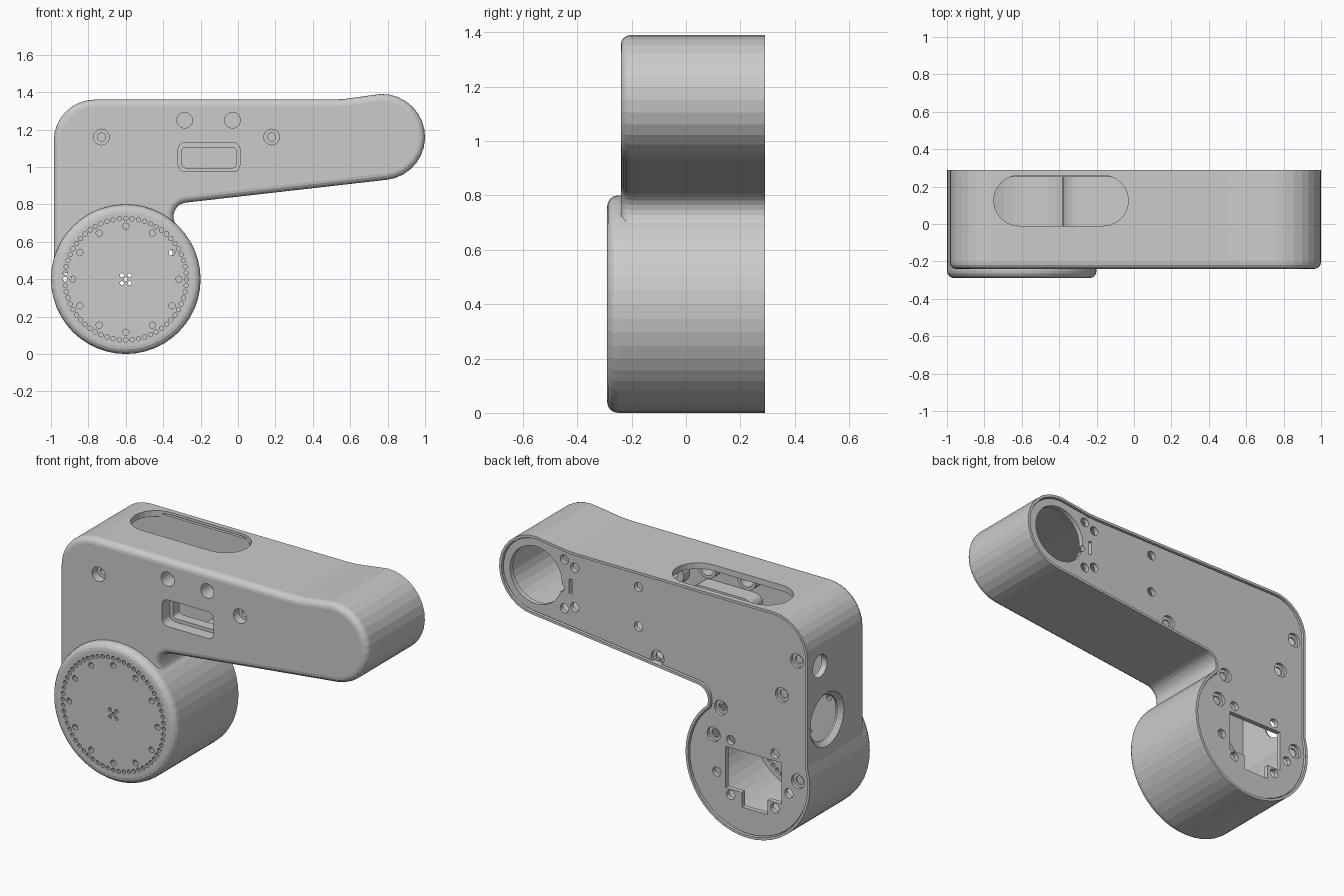
import bpy, bmesh
from math import cos, sin, pi, radians
from mathutils import Matrix, Vector

if "Cube" in bpy.data.objects:
    bpy.data.objects.remove(bpy.data.objects["Cube"])


def arc(cx, cz, r, a0, a1, n):
    return [(cx + r * cos(radians(a0 + (a1 - a0) * i / n)),
             cz + r * sin(radians(a0 + (a1 - a0) * i / n))) for i in range(n + 1)]


def circle(cx, cz, r, n=48):
    return arc(cx, cz, r, 0, 360, n)[:-1]


def rounded_rect(x0, x1, z0, z1, r):
    return (arc(x1 - r, z1 - r, r, 0, 90, 4) + arc(x0 + r, z1 - r, r, 90, 180, 4)
            + arc(x0 + r, z0 + r, r, 180, 270, 4) + arc(x1 - r, z0 + r, r, 270, 360, 4))


def offset(pts, d):
    """Move a counter-clockwise outline inward by d."""
    out = []
    for i, p in enumerate(pts):
        p, a, b = Vector(p), Vector(pts[i - 1]), Vector(pts[(i + 1) % len(pts)])
        e, f = (p - a).normalized(), (b - p).normalized()
        n, m = Vector((e.y, -e.x)), Vector((f.y, -f.x))
        out.append(tuple(p - (n + m) * d / (1 + n.dot(m))))
    return out


def to_object(bm, name):
    bmesh.ops.recalc_face_normals(bm, faces=bm.faces)
    me = bpy.data.meshes.new(name)
    bm.to_mesh(me)
    bm.free()
    ob = bpy.data.objects.new(name, me)
    bpy.context.collection.objects.link(ob)
    return ob


def prism(name, pts, y0, y1, round_r=0.0):
    """Outline extruded along y, with an optional rounded front edge."""
    bm = bmesh.new()
    steps = [(0, y0)]
    if round_r:
        steps = [(round_r * (1 - cos(t)), y0 + round_r * (1 - sin(t)))
                 for t in (pi / 2 * (1 - k / 4) for k in range(5))]
    steps.append((0, y1))
    rings = [[bm.verts.new((x, y, z)) for x, z in (offset(pts, d) if d else pts)]
             for d, y in steps]
    bm.faces.new(rings[0])
    bm.faces.new(rings[-1])
    n = len(pts)
    for a, b in zip(rings, rings[1:]):
        for i in range(n):
            bm.faces.new((a[i], a[(i + 1) % n], b[(i + 1) % n], b[i]))
    return to_object(bm, name)


def cylinders(name, items, y0, y1, n=16):
    """Many separate cylinders along y; items are (x, z, radius)."""
    bm = bmesh.new()
    for x, z, r in items:
        m = Matrix.Translation((x, (y0 + y1) / 2, z)) @ Matrix.Rotation(-pi / 2, 4, 'X')
        bmesh.ops.create_cone(bm, cap_ends=True, segments=n, radius1=r, radius2=r,
                              depth=y1 - y0, matrix=m)
    return to_object(bm, name)


def side_cone(name, y, z, x0, x1, r0, r1):
    bm = bmesh.new()
    m = Matrix.Translation(((x0 + x1) / 2, y, z)) @ Matrix.Rotation(pi / 2, 4, 'Y')
    bmesh.ops.create_cone(bm, cap_ends=True, segments=32, radius1=r0, radius2=r1,
                          depth=x1 - x0, matrix=m)
    return to_object(bm, name)


def combine(target, other, op='DIFFERENCE'):
    other.hide_render = True
    mod = target.modifiers.new('bool', 'BOOLEAN')
    mod.operation, mod.solver, mod.object = op, 'EXACT', other
    bpy.context.view_layer.objects.active = target
    bpy.ops.object.modifier_apply(modifier=mod.name)
    bpy.data.objects.remove(other)


# Outlines: arm with rounded tip and inner fillet, round base
DX, DZ = -0.6, 0.4
arm = ([(-0.985, 0.4), (-0.45, 0.4), (-0.45, 0.6)]
       + arc(-0.27, 0.735, 0.075, 215, 96.5, 8)
       + arc(0.77, 1.16, 0.23, -83.5, 103, 16)
       + [(0.63, 1.372), (0.565, 1.363), (0.5, 1.36)]
       + arc(-0.765, 1.14, 0.22, 90, 180, 8))

# Hollow shell, open at the back, with a lip for the cover
shell = prism('arm_shell', arm, -0.24, 0.29, 0.035)
combine(shell, prism('base', circle(DX, DZ, 0.4), -0.29, 0.29, 0.04), 'UNION')
for d, ya, yd in ((0.035, -0.205, -0.255), (0.015, 0.25, 0.25)):
    combine(shell, prism('arm_cavity', offset(arm, d), ya, 0.32))
    combine(shell, prism('base_cavity', circle(DX, DZ, 0.4 - d), yd, 0.33))

# Bosses and window frame inside the front wall
lights = [(-0.285, 1.25), (-0.03, 1.25)]
screws = [(-0.73, 1.16), (0.18, 1.16)]
combine(shell, cylinders('bosses', [(x, z, 0.06) for x, z in lights + screws], -0.22, -0.15, 20), 'UNION')
combine(shell, prism('frame', rounded_rect(-0.35, 0.04, 0.945, 1.16, 0.05), -0.22, -0.11), 'UNION')

# Front holes and stepped window
combine(shell, cylinders('light_holes', [(x, z, 0.042) for x, z in lights], -0.4, -0.1, 20))
combine(shell, cylinders('screw_heads', [(x, z, 0.042) for x, z in screws], -0.4, -0.19, 20))
combine(shell, cylinders('screw_holes', [(x, z, 0.022) for x, z in screws], -0.4, -0.1))
combine(shell, prism('window_recess', rounded_rect(-0.32, 0.01, 0.975, 1.13, 0.035), -0.4, -0.17))
combine(shell, prism('window', rounded_rect(-0.3, -0.01, 0.995, 1.105, 0.02), -0.4, -0.05))

# Rings of small holes in the round face
dots = []
for count, rad, r in ((60, 0.325, 0.012), (12, 0.284, 0.017)):
    for i in range(count):
        a = 2 * pi * i / count
        dots.append((DX + rad * cos(a), DZ + rad * sin(a), r))
dots += [(DX + sx * 0.021, DZ + sz * 0.021, 0.011)
         for sx, sz in ((0, 0), (1, 1), (1, -1), (-1, 1), (-1, -1))]
combine(shell, cylinders('face_dots', dots, -0.4, -0.2, 10))

# Long slot in the top wall (drawn along y, then turned upright)
slot = prism('top_slot', arc(-0.165, -0.125, 0.135, -90, 90, 12) + arc(-0.615, -0.125, 0.135, 90, 270, 12),
             -1.5, -1.25)
slot.data.transform(Matrix.Rotation(-pi / 2, 4, 'X'))
slot.data.transform(Matrix.Translation((0, 0.25 if max(v.co.y for v in slot.data.vertices) < 0.05 else 0, 0)))
combine(shell, slot)

# Round openings in the left wall
combine(shell, side_cone('cable_hole', 0.175, 1.06, -1.1, -0.9, 0.065, 0.065))
combine(shell, side_cone('socket_hole', 0.11, 0.725, -1.1, -0.86, 0.13, 0.13))
combine(shell, side_cone('socket_chamfer', 0.11, 0.725, -1.005, -0.96, 0.175, 0.13))

# Back cover
cover = prism('back_cover', offset(arm, 0.02), 0.252, 0.28)
combine(cover, prism('cover_base', circle(DX, DZ, 0.38), 0.252, 0.28), 'UNION')
big = [(-0.91, 1.11), (-0.813, 0.886), (-0.42, 0.707), (-0.013, 0.89), (-0.916, 0.41), (-0.374, 0.54)]
small = [(0.587, 1.3), (0.52, 1.27), (0.587, 1.015), (0.52, 1.04), (0.11, 1.267), (0.11, 1.037),
         (-0.484, 0.535), (-0.394, 0.328), (-0.484, 0.216), (-0.768, 0.532), (-0.768, 0.215), (-0.858, 0.326)]
combine(cover, cylinders('cover_heads', [(x, z, 0.042) for x, z in big], 0.262, 0.35))
combine(cover, cylinders('cover_holes', [(x, z, 0.024) for x, z in big]
                         + [(x, z, 0.027) for x, z in small], 0.2, 0.35))
combine(cover, prism('tip_hole', circle(0.77, 1.16, 0.167, 40), 0.2, 0.35))
combine(cover, cylinders('tip_notch', [(0.61, 1.13, 0.022)], 0.2, 0.35))
combine(cover, prism('tip_slit', [(0.538, 1.11), (0.558, 1.11), (0.558, 1.195), (0.538, 1.195)], 0.2, 0.35))
combine(cover, prism('connector_hole', [(-0.81, 0.25), (-0.72, 0.25), (-0.72, 0.165), (-0.555, 0.165),
                                        (-0.555, 0.25), (-0.45, 0.25), (-0.45, 0.49), (-0.81, 0.49)], 0.2, 0.35))
